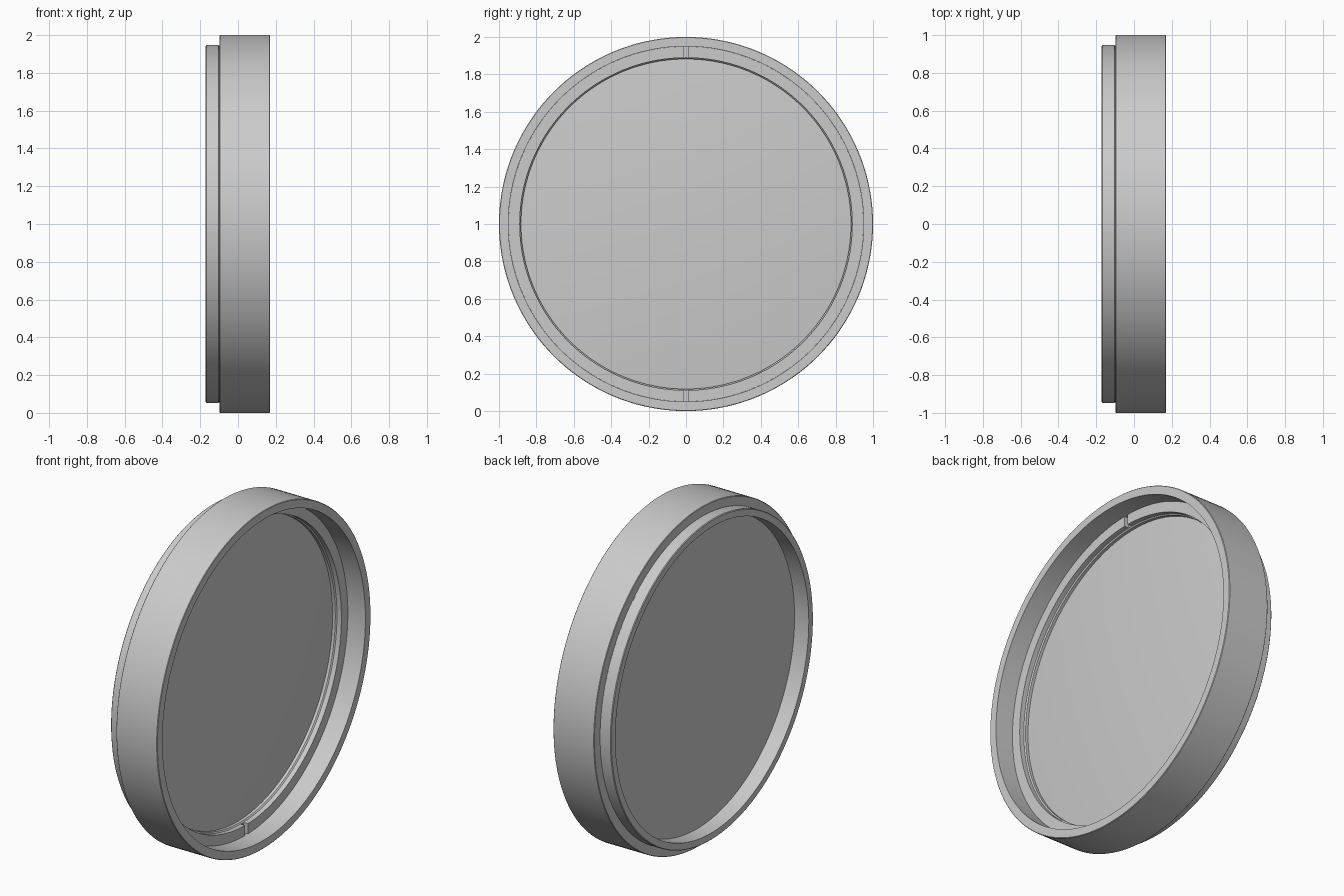
import bpy, bmesh, math
from mathutils import Matrix

if "Cube" in bpy.data.objects:
    bpy.data.objects.remove(bpy.data.objects["Cube"])

SEGMENTS = 144
CENTRE = (0, 0, 1)

grey = bpy.data.materials.new("light grey")
grey.use_nodes = True
COLOUR = (0.6, 0.6, 0.6, 1)
grey.diffuse_color = COLOUR
grey.node_tree.nodes["Principled BSDF"].inputs["Base Color"].default_value = COLOUR


def finish(name, bm):
    """Turn a bmesh into an object standing on the ground."""
    bmesh.ops.remove_doubles(bm, verts=bm.verts, dist=1e-5)
    bmesh.ops.recalc_face_normals(bm, faces=bm.faces)
    mesh = bpy.data.meshes.new(name)
    bm.to_mesh(mesh)
    bm.free()
    mesh.materials.append(grey)
    obj = bpy.data.objects.new(name, mesh)
    obj.location = CENTRE
    bpy.context.collection.objects.link(obj)
    return obj


def lathe(name, profile, closed=True):
    """Revolve an (x, radius) profile around the x axis."""
    bm = bmesh.new()
    verts = [bm.verts.new((x, 0, r)) for x, r in profile]
    edges = [bm.edges.new(pair) for pair in zip(verts, verts[1:])]
    if closed:
        edges.append(bm.edges.new((verts[-1], verts[0])))
    bmesh.ops.spin(bm, geom=verts + edges, cent=(0, 0, 0), axis=(1, 0, 0),
                   angle=2 * math.pi, steps=SEGMENTS, use_merge=True)
    return finish(name, bm)


def smooth(obj):
    bpy.ops.object.select_all(action='DESELECT')
    obj.select_set(True)
    bpy.context.view_layer.objects.active = obj
    bpy.ops.object.shade_smooth_by_angle(angle=math.radians(30))


# Outer frame: wide band, narrower mounting lip and glass seat
frame = lathe("outer_frame", [
    (-0.171, 0.905), (-0.171, 0.943), (-0.167, 0.947), (-0.103, 0.947),
    (-0.101, 0.944), (-0.098, 0.944), (-0.098, 0.997), (-0.095, 1.0),
    (0.167, 1.0), (0.17, 0.997), (0.17, 0.95),
    (-0.078, 0.95), (-0.078, 0.905)])

# Retaining ring with a small inner step
ring = lathe("retaining_ring", [
    (0.0, 0.882), (0.02, 0.882), (0.026, 0.889), (0.055, 0.889),
    (0.055, 0.9495), (0.0, 0.9495)])

# Two spanner slots cut across the retaining ring, top and bottom
for side in (1, -1):
    bm = bmesh.new()
    bmesh.ops.create_cube(bm, size=1, matrix=Matrix.Translation((0.067, 0, side * 0.92))
                          @ Matrix.Diagonal((0.08, 0.026, 0.12, 1)))
    cutter = finish("slot_cutter", bm)
    cutter.hide_render = True
    cut = ring.modifiers.new("slot", 'BOOLEAN')
    cut.operation = 'DIFFERENCE'
    cut.solver = 'EXACT'
    cut.object = cutter
    bpy.context.view_layer.objects.active = ring
    bpy.ops.object.modifier_apply(modifier=cut.name)
    bpy.data.objects.remove(cutter)

# Lens held between the seat and the ring: flat back, gently domed front
DOME = 0.042
front = [(DOME * (1 - (i / 12) ** 2) - 0.003, 0.948 * i / 12) for i in range(13)]
lens = lathe("lens_disc", front + [(-0.078, 0.948), (-0.078, 0.0)], closed=False)

for part in (frame, ring, lens):
    smooth(part)
